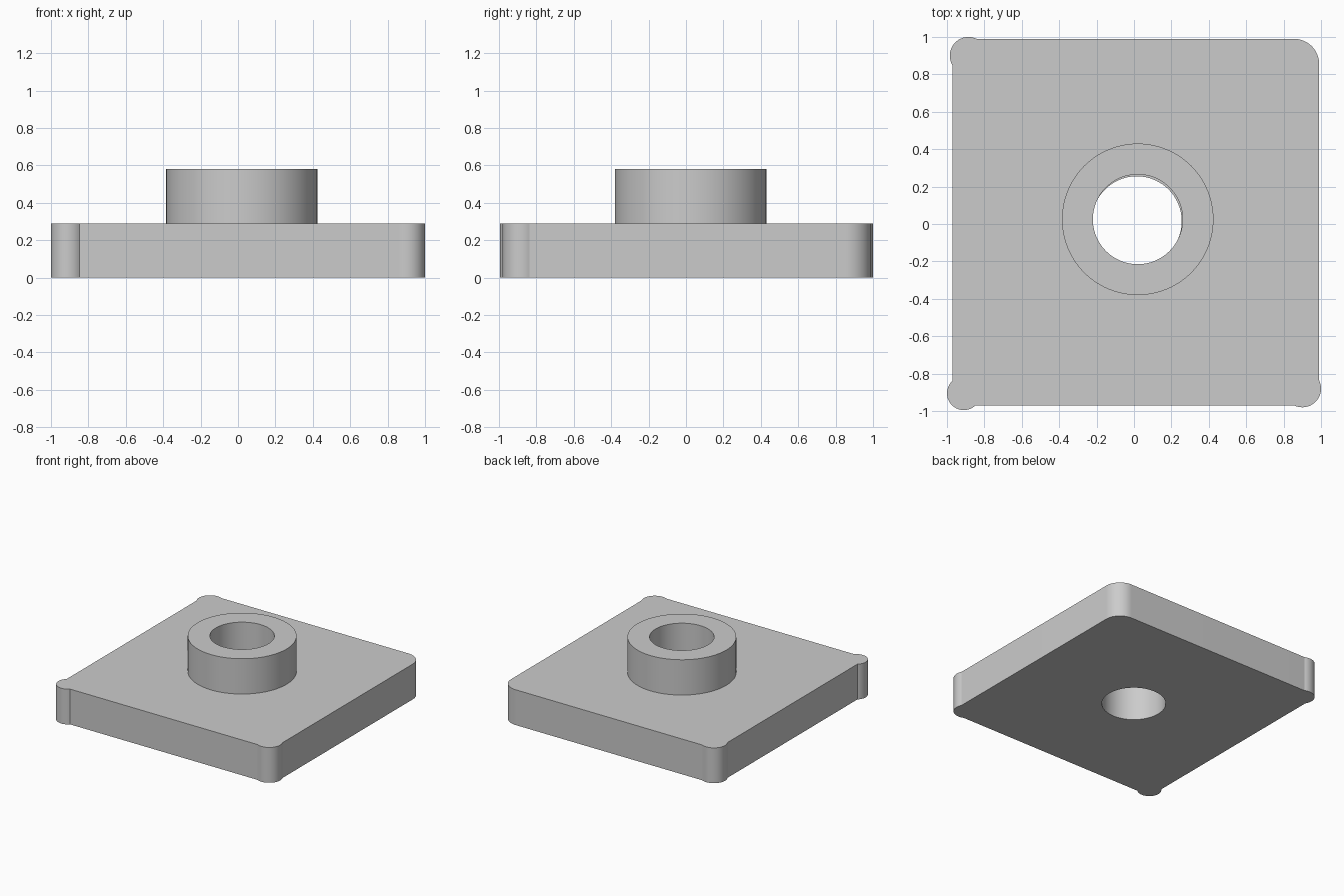
import bpy, bmesh
from math import radians, cos, sin, tau

if "Cube" in bpy.data.objects:
    bpy.data.objects.remove(bpy.data.objects["Cube"], do_unlink=True)

grey = bpy.data.materials.new("plain grey")
grey.use_nodes = True
colour = (0.6, 0.6, 0.6, 1)
grey.diffuse_color = colour
grey.node_tree.nodes["Principled BSDF"].inputs["Base Color"].default_value = colour


def arc(x, y, r, start, end, steps=20):
    a, b = radians(start), radians(end)
    return [(x + r * cos(a + (b - a) * i / steps),
             y + r * sin(a + (b - a) * i / steps)) for i in range(steps + 1)]


def circle(x, y, r, sides=96):
    return [(x + r * cos(tau * i / sides), y + r * sin(tau * i / sides)) for i in range(sides)]


def extruded(name, loops, bottom, top):
    """Fill the area between an outer loop and its hole, then raise it."""
    bm = bmesh.new()
    edges = []
    for loop in loops:
        verts = [bm.verts.new((x, y, bottom)) for x, y in loop]
        edges += [bm.edges.new((v, verts[i - 1])) for i, v in enumerate(verts)]
    bmesh.ops.triangle_fill(bm, edges=edges, use_beauty=True, normal=(0, 0, 1))
    result = bmesh.ops.extrude_face_region(bm, geom=bm.faces[:], use_keep_orig=True)
    raised = [g for g in result["geom"] if isinstance(g, bmesh.types.BMVert)]
    bmesh.ops.translate(bm, verts=raised, vec=(0, 0, top - bottom))
    bmesh.ops.recalc_face_normals(bm, faces=bm.faces[:])
    mesh = bpy.data.meshes.new(name)
    bm.to_mesh(mesh)
    bm.free()
    mesh.materials.append(grey)
    obj = bpy.data.objects.new(name, mesh)
    bpy.context.collection.objects.link(obj)
    bpy.ops.object.select_all(action="DESELECT")
    obj.select_set(True)
    bpy.context.view_layer.objects.active = obj
    bpy.ops.object.shade_smooth_by_angle(angle=radians(20))
    return obj


# Square plate: three bulging corner lobes and one plain rounded corner
outline = (arc(-0.91, -0.905, 0.09, 132, 314)
           + arc(0.9, -0.88, 0.1, 244, 386)
           + arc(0.855, 0.855, 0.135, 0, 90)
           + arc(-0.885, 0.9, 0.1, 64, 212))
extruded("base_plate", [outline, circle(0.015, 0.015, 0.24)], 0, 0.29)

# Raised ring around the through hole
extruded("boss_ring", [circle(0.02, 0.025, 0.405), circle(0.02, 0.025, 0.24)], 0.29, 0.58)
